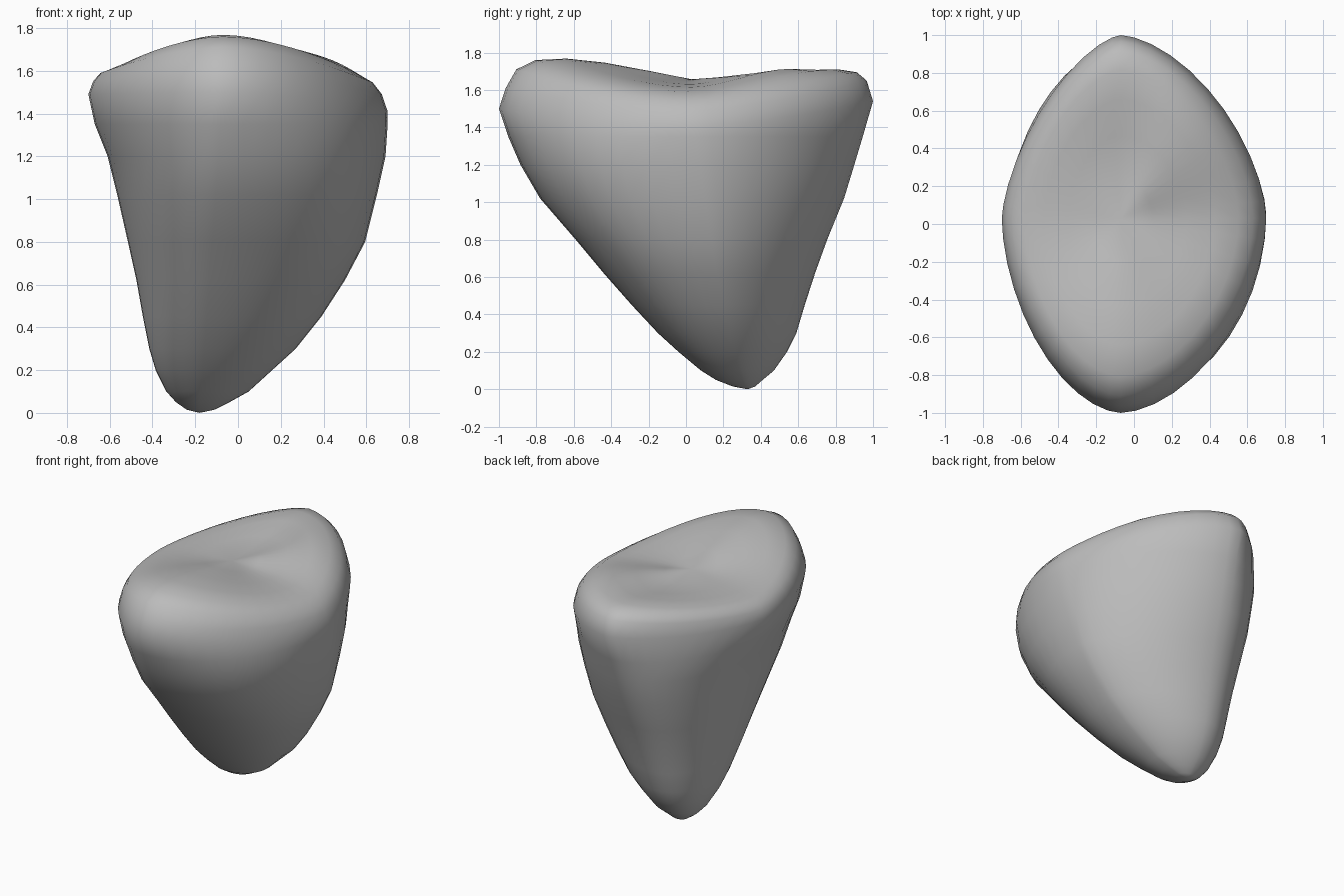
import bpy, bmesh
from math import cos, sin, pi, copysign

old = bpy.data.objects.get("Cube")
if old:
    bpy.data.objects.remove(old, do_unlink=True)

SEGMENTS = 44
TIP = (-0.18, 0.33, 0.0)
RIM = (-0.70, 0.70, -1.0, 1.0)
CENTRE = (-0.07, 0.03)

# Roundness of each quarter (is_right, is_back) near the tip and at the crown:
# 2 is an ellipse, below 2 is flatter and more lens-like
ROUNDNESS = {
    (True, True): (1.62, 1.63),
    (False, True): (2.2, 1.5),
    (False, False): (1.88, 1.74),
    (True, False): (2.35, 1.74),
}

# Body sections: height, then left, right, front and back extents
BODY = [
    (0.015, -0.24, -0.11, 0.25, 0.37),
    (0.05, -0.29, -0.04, 0.16, 0.41),
    (0.1, -0.335, 0.05, 0.08, 0.47),
    (0.2, -0.385, 0.16, -0.04, 0.54),
    (0.3, -0.415, 0.27, -0.15, 0.59),
    (0.45, -0.445, 0.39, -0.29, 0.635),
    (0.62, -0.475, 0.50, -0.44, 0.69),
    (0.8, -0.515, 0.595, -0.59, 0.755),
    (1.02, -0.565, 0.65, -0.78, 0.845),
    (1.2, -0.61, 0.69, -0.885, 0.90),
    (1.35, -0.67, 0.70, -0.95, 0.945),
]

# Crown sections: scale of the rim, then height at left, right, front and back
CROWN = [
    (1.0, 1.49, 1.41, 1.5, 1.54),
    (0.965, 1.55, 1.49, 1.61, 1.65),
    (0.91, 1.59, 1.545, 1.71, 1.695),
    (0.81, 1.61, 1.59, 1.76, 1.71),
    (0.65, 1.625, 1.615, 1.768, 1.70),
    (0.45, 1.635, 1.63, 1.765, 1.655),
    (0.22, 1.64, 1.64, 1.70, 1.625),
]


def add_ring(bm, extents, heights, centre, t, scale=1.0):
    """One closed section; t runs from the tip (0) to the crown (1),
    and scale shrinks the crown sections towards a plain ellipse."""
    left, right, front, back = extents
    z_left, z_right, z_front, z_back = heights
    cx, cy = centre
    swell = 0.2 * scale * (1 - scale)
    ring = []
    for i in range(SEGMENTS):
        a = 2 * pi * i / SEGMENTS
        c, s = cos(a), sin(a)
        rx, zx = (right - cx, z_right) if c > 0 else (cx - left, z_left)
        ry, zy = (back - cy, z_back) if s > 0 else (cy - front, z_front)
        low, high = ROUNDNESS[c > 0, s > 0]
        roundness = low + (high - low) * t ** 4
        power = 2 / (2 + (roundness - 2) * scale)
        x = cx + rx * copysign(abs(c) ** power, c)
        y = cy + ry * copysign(abs(s) ** power, s)
        z = zx * c * c + zy * s * s
        if c > 0 and s > 0:
            z += swell * (2 * c * s) ** 2
        ring.append(bm.verts.new((x, y, z)))
    return ring


def build_rock():
    bm = bmesh.new()
    rings = []
    # Tapering body, leaning from the tip towards the crown
    for z, *extents in BODY:
        t = z / CROWN[0][1]
        centre = (TIP[0] + (CENTRE[0] - TIP[0]) * t,
                  TIP[1] + (CENTRE[1] - TIP[1]) * t ** 0.7)
        rings.append(add_ring(bm, extents, [z] * 4, centre, t))
    # Saddle-shaped crown
    for scale, *heights in CROWN:
        extents = [CENTRE[k // 2] + (e - CENTRE[k // 2]) * scale
                   for k, e in enumerate(RIM)]
        rings.append(add_ring(bm, extents, heights, CENTRE, 1.0, scale))
    # Walls between sections, then both caps
    tip = bm.verts.new(TIP)
    top = bm.verts.new((*CENTRE, 1.65))
    for i in range(SEGMENTS):
        j = (i + 1) % SEGMENTS
        for low, high in zip(rings, rings[1:]):
            bm.faces.new((low[i], low[j], high[j], high[i]))
        bm.faces.new((tip, rings[0][j], rings[0][i]))
        bm.faces.new((top, rings[-1][i], rings[-1][j]))
    # Soften the middle of the crown
    for _ in range(3):
        bmesh.ops.smooth_vert(bm, verts=rings[-1] + rings[-2] + [top],
                              factor=0.5, use_axis_z=True)
    bmesh.ops.recalc_face_normals(bm, faces=bm.faces)
    for face in bm.faces:
        face.smooth = True
    mesh = bpy.data.meshes.new("rock")
    bm.to_mesh(mesh)
    bm.free()
    rock = bpy.data.objects.new("rock", mesh)
    bpy.context.collection.objects.link(rock)
    return rock


# Plain grey stone
stone = bpy.data.materials.new("stone_grey")
stone.use_nodes = True
colour = (0.5, 0.5, 0.5, 1.0)
stone.diffuse_color = colour
stone.node_tree.nodes["Principled BSDF"].inputs["Base Color"].default_value = colour

build_rock().data.materials.append(stone)
